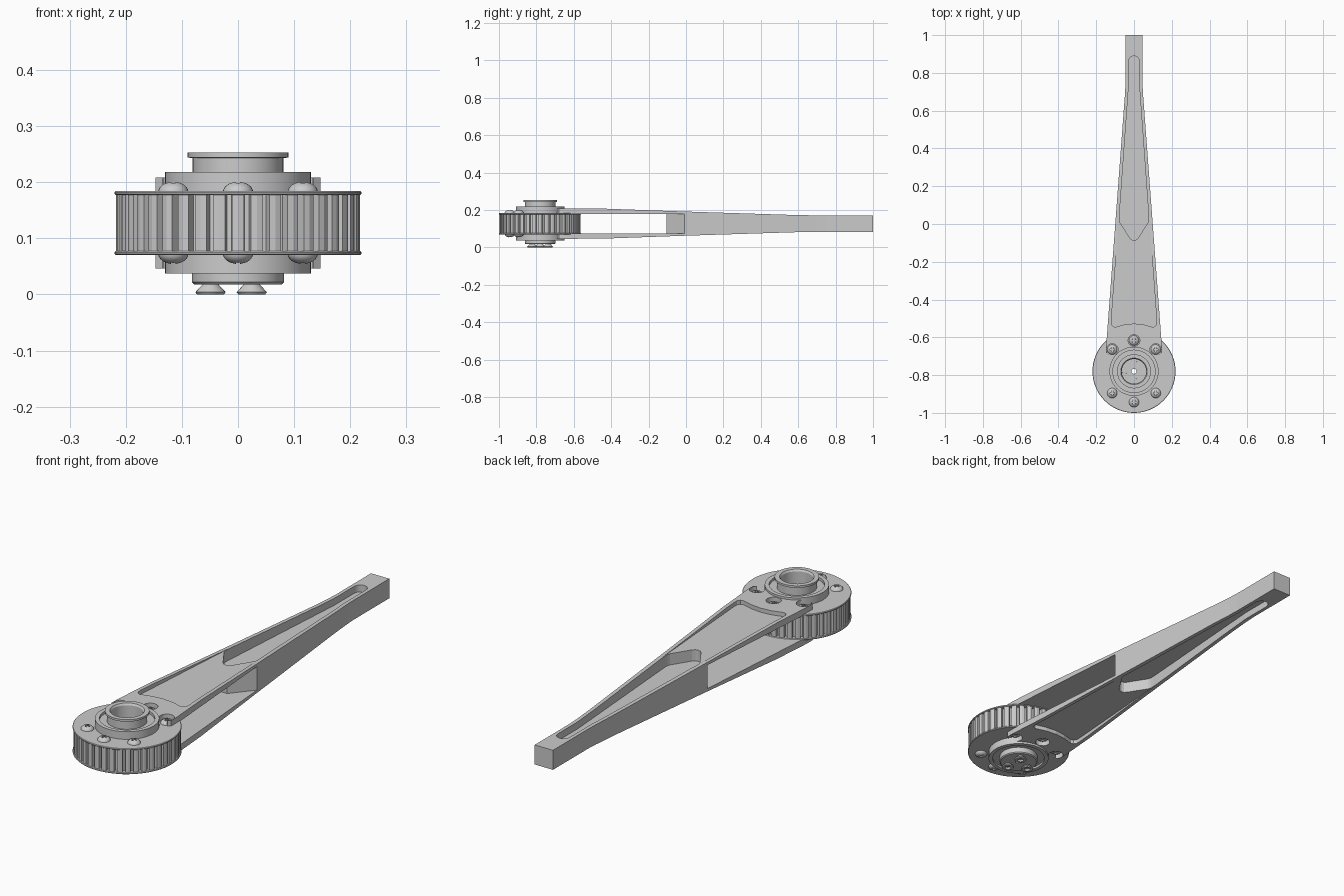
import bpy, bmesh
from math import sin, cos, pi, radians

if "Cube" in bpy.data.objects:
    bpy.data.objects.remove(bpy.data.objects["Cube"])

MID = 0.1275      # height of the symmetry plane
CY = -0.78        # pulley centre


def add(name, bm):
    bmesh.ops.recalc_face_normals(bm, faces=bm.faces)
    me = bpy.data.meshes.new(name)
    bm.to_mesh(me)
    bm.free()
    ob = bpy.data.objects.new(name, me)
    bpy.context.collection.objects.link(ob)
    return ob


def prism(name, pts, lo, hi, sideways=False):
    """Extrude a profile along z, or along x when sideways (points are y, z)."""
    bm = bmesh.new()
    at = (lambda p, h: (h, p[0], p[1])) if sideways else (lambda p, h: (p[0], p[1], h))
    a = [bm.verts.new(at(p, lo)) for p in pts]
    b = [bm.verts.new(at(p, hi)) for p in pts]
    bm.faces.new(a)
    bm.faces.new(b)
    for i in range(len(pts)):
        j = (i + 1) % len(pts)
        bm.faces.new((a[i], a[j], b[j], b[i]))
    return add(name, bm)


def lathe(name, prof, loc=(0, CY, 0), seg=48, closed=True):
    """Spin an (r, z) profile; r = 0 ends make solid caps."""
    bm = bmesh.new()
    rings = [[bm.verts.new((r * cos(2 * pi * i / seg), r * sin(2 * pi * i / seg), z))
              for i in range(seg)] for r, z in prof]
    pairs = list(zip(rings, rings[1:])) + ([(rings[-1], rings[0])] if closed else [])
    for a, b in pairs:
        for i in range(seg):
            j = (i + 1) % seg
            bm.faces.new((a[i], a[j], b[j], b[i]))
    if not closed:
        bm.faces.new(rings[0])
        bm.faces.new(rings[-1])
    ob = add(name, bm)
    ob.location = loc
    return ob


def boolean(ob, tool, op='DIFFERENCE'):
    m = ob.modifiers.new('cut', 'BOOLEAN')
    m.object, m.operation, m.solver = tool, op, 'EXACT'
    bpy.context.view_layer.objects.active = ob
    bpy.ops.object.modifier_apply(modifier=m.name)
    bpy.data.objects.remove(tool)


def disc(r, x, y):
    return [(x + r * cos(2 * pi * i / 32), y + r * sin(2 * pi * i / 32)) for i in range(32)]


def mirror_x(half):
    return half + [(-x, y) for x, y in reversed(half) if x > 1e-6]


def flip(z):
    return 2 * MID - z


def smooth(ob):
    bpy.ops.object.select_all(action='DESELECT')
    ob.select_set(True)
    bpy.context.view_layer.objects.active = ob
    bpy.ops.object.shade_smooth_by_angle(angle=radians(30))


screws = [(0.163 * cos(radians(a)), CY + 0.163 * sin(radians(a)))
          for a in (45, 90, 135, 225, 270, 315)]

# Arm: tapered plan crossed with tapered side profile
arm = prism('arm', mirror_x([(0.135, -0.69), (0.147, -0.68), (0.147, -0.64), (0.047, 0.7),
                             (0.045, 0.75), (0.045, 1.0)]), -0.1, 0.4)
top = [(-0.8, 0.209), (-0.45, 0.208), (0.0, 0.192), (0.6, 0.173), (0.75, 0.171), (1.1, 0.171)]
side = top + [(y, flip(z)) for y, z in reversed(top)]
boolean(arm, prism('side_profile', side, -0.3, 0.3, True), 'INTERSECT')

# Belt slot ending in a wedge
boolean(arm, prism('slot', [(-0.3, -0.9), (0.3, -0.9), (0.3, 0.235), (0.107, 0.0), (0.02, -0.105),
                            (-0.02, -0.105), (-0.107, 0.0), (-0.3, 0.235)], 0.075, 0.18))

# Shallow and deep pockets, top and bottom
tip = [(0.03 * cos(a * pi / 16), 0.86 + 0.03 * sin(a * pi / 16)) for a in range(9)]
shallow = mirror_x([(0.0, -0.527), (0.05, -0.532), (0.1, -0.546), (0.112, -0.542), (0.12, -0.53),
                    (0.12, -0.51), (0.03, 0.72)] + tip)
deep = mirror_x([(0.0, -0.086), (0.012, -0.083), (0.022, -0.074), (0.074, 0.008), (0.078, 0.02),
                 (0.078, 0.035), (0.029, 0.72)] + [(x * 0.97, y - 0.001) for x, y in tip])
for pts, z in ((shallow, 0.19), (deep, 0.14)):
    boolean(arm, prism('pocket', pts, z, 0.4))
    boolean(arm, prism('pocket', pts, -0.2, flip(z)))

# Hub opening and screw counterbores in the fork
boolean(arm, prism('hub_hole', disc(0.125, 0, CY), -0.2, 0.4))
for x, y in screws[:3]:
    boolean(arm, prism('counterbore', disc(0.031, x, y), -0.2, 0.4))

# Toothed pulley with two flanges
n = 40
teeth = []
for i in range(n):
    for f, r in ((-0.32, 0.215), (0.0, 0.217), (0.32, 0.215), (0.37, 0.198), (0.63, 0.198)):
        a = 2 * pi * (i + f) / n
        teeth.append((r * cos(a), CY + r * sin(a)))
pulley = prism('pulley', teeth, 0.075, 0.18)
boolean(pulley, prism('pulley_bore', disc(0.1, 0, CY), 0, 0.3))
for name, z in (('upper_flange', 0.177), ('lower_flange', 0.07)):
    smooth(lathe(name, [(0.1, z), (0.218, z), (0.22, z + 0.002), (0.22, z + 0.005),
                        (0.218, z + 0.007), (0.1, z + 0.007)], seg=64))

# Hub with collar, bore and bottom cap
smooth(lathe('hub', [(0.13, 0.037), (0.13, 0.218), (0.112, 0.218), (0.112, 0.206), (0.081, 0.206),
                     (0.081, 0.243), (0.09, 0.244), (0.09, 0.253), (0.07, 0.253), (0.065, 0.245),
                     (0.065, 0.05), (0.013, 0.05), (0.013, 0.018), (0.078, 0.018), (0.082, 0.022),
                     (0.082, 0.046), (0.112, 0.046), (0.112, 0.037)]))

# Domed cross-head screws through the pulley, both sides
dome = [(0.027 * cos(a * pi / 12), 0.182 + 0.019 * sin(a * pi / 12)) for a in range(6)]
head = lathe('screw_1', [(0.027, 0.17)] + dome, (0, 0, 0), 24, False)
for w, d in ((0.013, 0.004), (0.004, 0.013)):
    boolean(head, prism('cross', [(-w, -d), (w, -d), (w, d), (-w, d)], 0.19, 0.3))
smooth(head)
for i, (x, y) in enumerate(screws):
    up = head if i == 0 else bpy.data.objects.new('screw_%d' % (i + 1), head.data)
    down = bpy.data.objects.new('lower_screw_%d' % (i + 1), head.data)
    up.location = (x, y, 0)
    down.location = (x, y, 2 * MID)
    down.rotation_euler = (pi, 0, 0)
    for ob in (up, down):
        if ob != head:
            bpy.context.collection.objects.link(ob)

# Countersunk cap screws under the hub
for i in range(3):
    a = pi + i * 2 * pi / 3
    smooth(lathe('cap_screw_%d' % (i + 1),
                 [(0.01, 0.008), (0.013, 0.0), (0.024, 0.0), (0.027, 0.004), (0.014, 0.018),
                  (0.013, 0.052)], (0.049 * cos(a), CY + 0.049 * sin(a), 0), 24, False))
